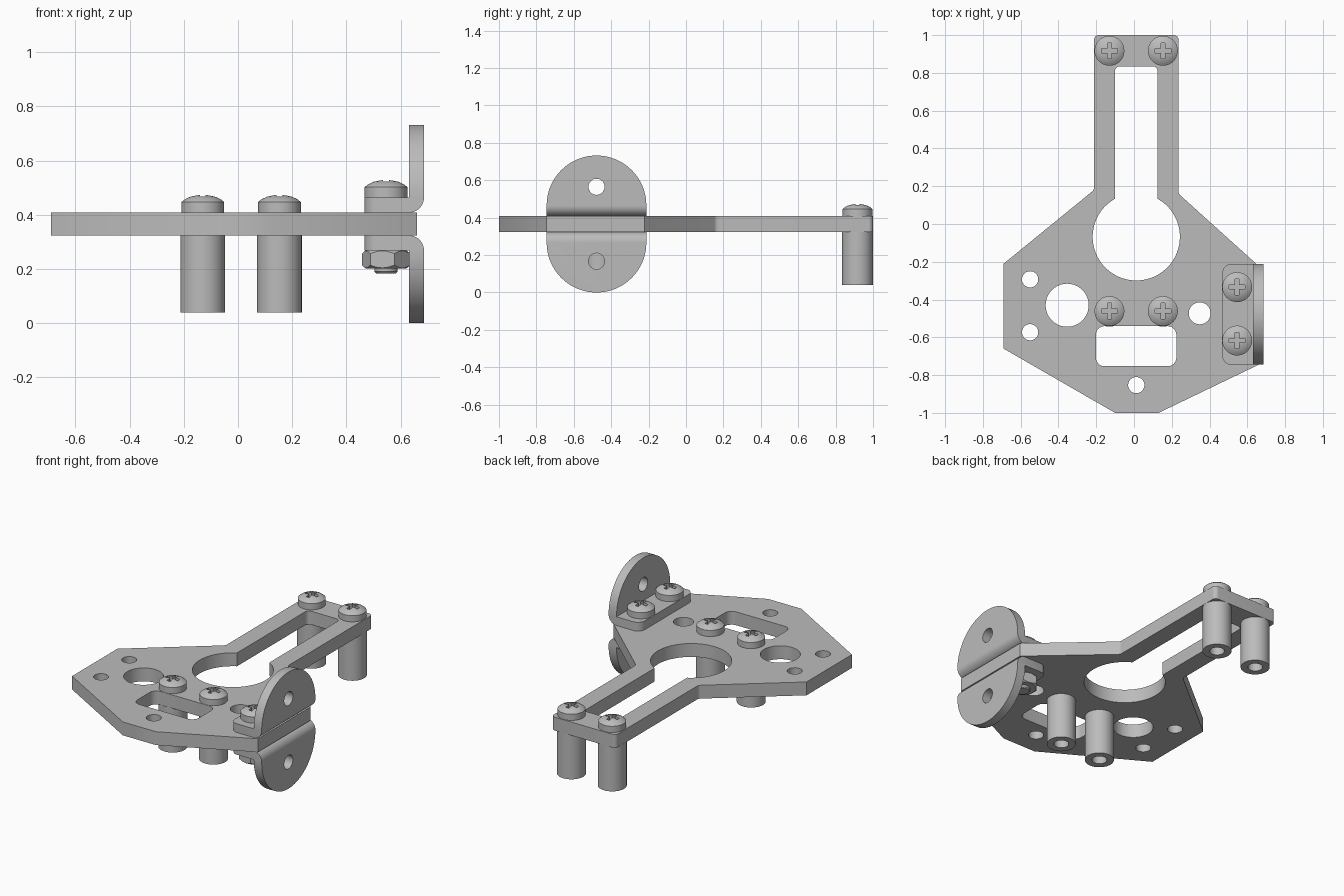
import bpy, bmesh, math
from mathutils import Matrix, Vector

cube = bpy.data.objects.get("Cube")
if cube:
    bpy.data.objects.remove(cube, do_unlink=True)

grey = bpy.data.materials.new("plain_grey")
grey.use_nodes = True
GREY = (0.5, 0.5, 0.5, 1)
grey.diffuse_color = GREY
grey.node_tree.nodes["Principled BSDF"].inputs["Base Color"].default_value = GREY

PLATE_LOW, PLATE_TOP, SHEET = 0.324, 0.408, 0.055
MID = (PLATE_LOW + PLATE_TOP) / 2
AXIS = 0.012  # centre line of the plate


def link(name, data):
    ob = bpy.data.objects.new(name, data)
    bpy.context.collection.objects.link(ob)
    return ob


def finish(ob, angle=30):
    ob.data.materials.clear()
    ob.data.materials.append(grey)
    bpy.ops.object.select_all(action='DESELECT')
    ob.select_set(True)
    bpy.context.view_layer.objects.active = ob
    bpy.ops.object.shade_smooth_by_angle(angle=math.radians(angle))


def from_bmesh(name, bm):
    bmesh.ops.remove_doubles(bm, verts=bm.verts, dist=1e-5)
    bmesh.ops.recalc_face_normals(bm, faces=bm.faces)
    me = bpy.data.meshes.new(name)
    bm.to_mesh(me)
    bm.free()
    return link(name, me)


def arc(cx, cy, r, a, b, n):
    return [(cx + r * math.cos(math.radians(a + (b - a) * i / n)),
             cy + r * math.sin(math.radians(a + (b - a) * i / n))) for i in range(n + 1)]


def circle(cx, cy, r, n=40):
    return arc(cx, cy, r, 0, 360, n)[:-1]


def fillet(corners, steps=6):
    """Round each (x, y, radius) corner of a polygon."""
    out = []
    for i, (x, y, r) in enumerate(corners):
        p = Vector((x, y))
        if r == 0:
            out.append((x, y))
            continue
        u = (Vector(corners[i - 1][:2]) - p).normalized()
        v = (Vector(corners[(i + 1) % len(corners)][:2]) - p).normalized()
        half = u.angle(v) / 2
        a, b = p + u * r / math.tan(half), p + v * r / math.tan(half)
        c = p + (u + v).normalized() * r / math.sin(half)
        for k in range(steps + 1):
            d = (a.lerp(b, k / steps) - c).normalized()
            out.append(tuple(c + d * r))
    return out


def box_loop(x0, x1, y0, y1, r):
    return fillet([(x0, y0, r), (x1, y0, r), (x1, y1, r), (x0, y1, r)])


def slab(name, loops, low, high, turn=None):
    """Extrude an outline with holes; turn maps local axes to the world."""
    cu = bpy.data.curves.new(name, 'CURVE')
    cu.dimensions, cu.fill_mode = '2D', 'BOTH'
    cu.extrude = (high - low) / 2
    for loop in loops:
        sp = cu.splines.new('POLY')
        sp.points.add(len(loop) - 1)
        for pt, (x, y) in zip(sp.points, loop):
            pt.co = (x, y, 0, 1)
        sp.use_cyclic_u = True
    tmp = link(name + "_outline", cu)
    dg = bpy.context.evaluated_depsgraph_get()
    me = bpy.data.meshes.new_from_object(tmp.evaluated_get(dg))
    bpy.data.objects.remove(tmp, do_unlink=True)
    bm = bmesh.new()
    bm.from_mesh(me)
    bmesh.ops.translate(bm, verts=bm.verts, vec=(0, 0, (low + high) / 2))
    if turn:
        bmesh.ops.transform(bm, verts=bm.verts, matrix=turn)
    return from_bmesh(name, bm)


def lathe(name, profile, steps=40):
    """Spin an (r, z) profile around z."""
    bm = bmesh.new()
    vs = [bm.verts.new((r, 0, z)) for r, z in profile]
    es = [bm.edges.new(p) for p in zip(vs, vs[1:])]
    bmesh.ops.spin(bm, geom=vs + es, cent=(0, 0, 0), axis=(0, 0, 1),
                   angle=math.tau, steps=steps, use_duplicate=False)
    return from_bmesh(name, bm)


def boolean(ob, cutter, operation):
    mod = ob.modifiers.new("cut", 'BOOLEAN')
    mod.object, mod.operation, mod.solver = cutter, operation, 'EXACT'
    dg = bpy.context.evaluated_depsgraph_get()
    me = bpy.data.meshes.new_from_object(ob.evaluated_get(dg))
    ob.modifiers.clear()
    ob.data = me
    bpy.data.objects.remove(cutter, do_unlink=True)


# Base plate: polygon body with a long arm, keyhole and drilled holes
outline = fillet([(-0.10, -1, 0), (0.13, -1, 0), (0.66, -0.745, 0), (0.66, -0.222, 0),
                  (0.236, 0.16, 0.03), (0.236, 1, 0.025), (-0.212, 1, 0.025),
                  (-0.212, 0.18, 0.03), (-0.69, -0.21, 0), (-0.69, -0.66, 0)])
slot = 0.1125
open_angle = math.degrees(math.acos(slot / 0.231))
keyhole = arc(AXIS, -0.068, 0.231, 180 - open_angle, 360 + open_angle, 48)
keyhole += fillet([(AXIS + slot, 0.4, 0), (AXIS + slot, 0.835, 0.025),
                   (AXIS - slot, 0.835, 0.025), (AXIS - slot, 0.4, 0)])
holes = [circle(-0.55, -0.293, 0.043), circle(-0.55, -0.573, 0.043),
         circle(-0.354, -0.43, 0.114), circle(0.348, -0.473, 0.058),
         circle(AXIS, -0.853, 0.043), box_loop(-0.202, 0.224, -0.753, -0.541, 0.045)]
finish(slab("base_plate", [outline, keyhole] + holes, PLATE_LOW, PLATE_TOP))

# Upper bracket: bent sheet trimmed to a round tab and rounded flange
Y0, Y1, X0, X1 = -0.745, -0.212, 0.467, 0.686
YC, R = (Y0 + Y1) / 2, (Y1 - Y0) / 2
Z0, ZT = PLATE_TOP, 0.732
along_y = Matrix(((1, 0, 0, 0), (0, 0, 1, 0), (0, 1, 0, 0), (0, 0, 0, 1)))
along_x = Matrix(((0, 0, 1, 0), (1, 0, 0, 0), (0, 1, 0, 0), (0, 0, 0, 1)))
bend = fillet([(X0, Z0, 0), (X1, Z0, SHEET), (X1, 0.8, 0), (X1 - SHEET, 0.8, 0),
               (X1 - SHEET, Z0 + SHEET, 0), (X0, Z0 + SHEET, 0)], 10)
upper = slab("upper_bracket", [bend], Y0, Y1, along_y)
tab = [(Y0, 0.3), (Y1, 0.3)] + arc(YC, ZT - R, R, 0, 180, 40)
boolean(upper, slab("tab_cutter", [tab, circle(YC, 0.565, 0.043)], 0.4, 0.8, along_x),
        'INTERSECT')
plan = fillet([(X0, Y0, 0.05), (0.8, Y0 - 0.01, 0), (0.8, Y1 + 0.01, 0), (X0, Y1, 0.05)])
boolean(upper, slab("flange_cutter", [plan], 0.3, 0.9), 'INTERSECT')
finish(upper)

# Lower bracket: the same part mirrored below the plate
lower = link("lower_bracket", upper.data.copy())
lower.data.transform(Matrix.Translation((0, 0, 2 * MID)) @ Matrix.Diagonal((1, 1, -1, 1)))
lower.data.flip_normals()
finish(lower)

# Screw head with a cross recess
head = lathe("screw_head", [(0, 0), (0.079, 0), (0.079, 0.039), (0.065, 0.05),
                            (0.045, 0.059), (0.023, 0.064), (0, 0.066)])
a, b = 0.042, 0.011
cross = [(a, -b), (a, b), (b, b), (b, a), (-b, a), (-b, b),
         (-a, b), (-a, -b), (-b, -b), (-b, -a), (b, -a), (b, -b)]
boolean(head, slab("cross_cutter", [cross], 0.035, 0.1), 'DIFFERENCE')
finish(head)

# Standoff: a round post bored from below
post = lathe("standoff", [(0, 0.2), (0.042, 0.2), (0.042, 0.04), (0.0825, 0.04),
                          (0.0825, PLATE_LOW), (0, PLATE_LOW)])
finish(post)

# Hex nut with chamfered corners, and the bolt end below it
nut_low, nut_high = 0.202, PLATE_LOW - SHEET
nut = slab("hex_nut", [arc(0, 0, 0.09, -10, 290, 5)], nut_low, nut_high)
mid = (nut_low + nut_high) / 2
boolean(nut, lathe("nut_cutter", [(0, nut_low - 0.001), (0.074, nut_low - 0.001), (0.093, nut_low + 0.015),
                                  (0.093, nut_high - 0.015), (0.074, nut_high + 0.001),
                                  (0, nut_high + 0.001)]), 'INTERSECT')
finish(nut, 20)
shaft = lathe("bolt_shaft", [(0, 0.184), (0.036, 0.184), (0.042, 0.19), (0.042, 0.45), (0, 0.45)])
finish(shaft)


def place(part, name, x, y, z=0):
    link(name, part.data).location = (x, y, z)


# Four standoffs with screws, two bolts with nuts through the brackets
for end, y in (("front", -0.461), ("back", 0.917)):
    for side, x in (("right", -0.13), ("left", 0.153)):
        place(post, f"{end}_{side}_standoff", x, y)
        place(head, f"{end}_{side}_screw", x, y, PLATE_TOP)
for end, y in (("front", -0.617), ("back", -0.334)):
    place(head, f"{end}_bracket_screw", 0.546, y, PLATE_TOP + SHEET)
    place(nut, f"{end}_bracket_nut", 0.546, y)
    place(shaft, f"{end}_bracket_bolt", 0.546, y)
for part in (head, post, nut, shaft):
    bpy.data.objects.remove(part, do_unlink=True)
